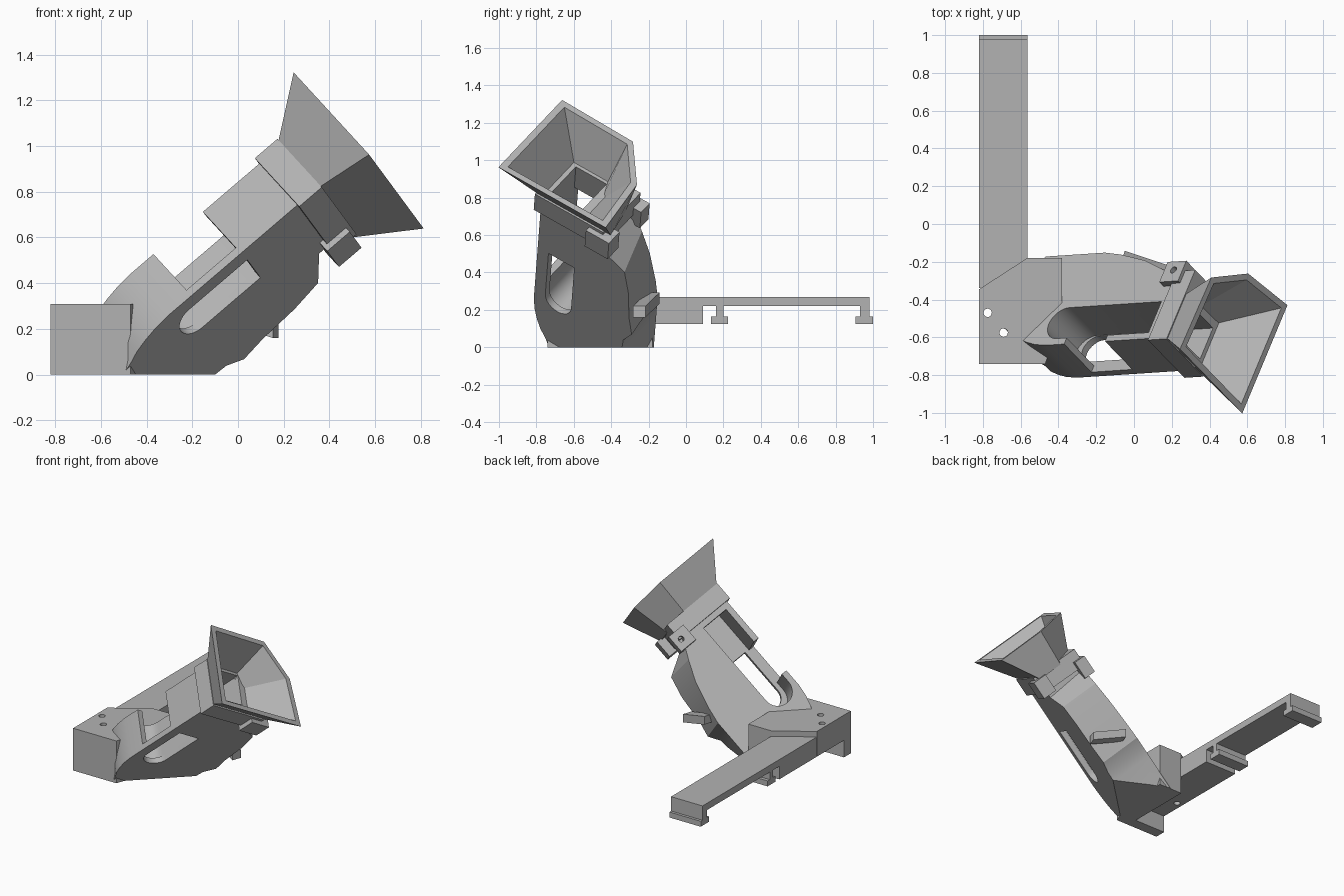
import bpy, bmesh, math
from mathutils import Vector, Matrix

cube = bpy.data.objects.get("Cube")
if cube:
    bpy.data.objects.remove(cube, do_unlink=True)

grey = bpy.data.materials.new("plain_grey")
grey.use_nodes = True
grey.diffuse_color = (0.45, 0.45, 0.45, 1)
grey.node_tree.nodes["Principled BSDF"].inputs["Base Color"].default_value = (0.45, 0.45, 0.45, 1)

# Chute frame: U runs up the chute, P out of its top face, Q to its rear
U = Vector((0.76, 0.05, 0.65)).normalized()
V = Vector((-U.y, U.x, 0)).normalized()
W = U.cross(V)
ROLL = math.radians(52.6)
P = V * math.cos(ROLL) + W * math.sin(ROLL)
Q = V * math.sin(ROLL) - W * math.cos(ROLL)


def chute(u, p, q):
    return U * u + P * p + Q * q


def world(x, y, z):
    return Vector((x, y, z))


def loft(name, start, end):
    """Closed solid between two matching rings of points."""
    bm = bmesh.new()
    a = [bm.verts.new(c) for c in start]
    b = [bm.verts.new(c) for c in end]
    n = len(a)
    bm.faces.new(a)
    bm.faces.new(b[::-1])
    for i in range(n):
        j = (i + 1) % n
        bm.faces.new((a[j], a[i], b[i], b[j]))
    bmesh.ops.recalc_face_normals(bm, faces=bm.faces)
    mesh = bpy.data.meshes.new(name)
    bm.to_mesh(mesh)
    bm.free()
    obj = bpy.data.objects.new(name, mesh)
    bpy.context.collection.objects.link(obj)
    mesh.materials.append(grey)
    return obj


def box(name, frame, a, b, c):
    ring = [(a[0], b[0]), (a[1], b[0]), (a[1], b[1]), (a[0], b[1])]
    return loft(name, *[[frame(s, t, k) for s, t in ring] for k in c])


def plate(name, outline, low, high):
    """Chute-frame prism: outline in (u, q) between two p levels."""
    return loft(name, *[[chute(u, k, q) for u, q in outline] for k in (low, high)])


def slot(u0, u1, q0, q1):
    """Outline with a round lower end."""
    r, mid = (q1 - q0) / 2, (q0 + q1) / 2
    arc = [math.pi * (0.5 + i / 16) for i in range(17)]
    return [(u1, q0), (u1, q1)] + [(u0 + r + r * math.cos(t), mid + r * math.sin(t)) for t in arc]


def rod(name, x, y, z0, z1, r):
    ring = [(x + r * math.cos(i * math.pi / 10), y + r * math.sin(i * math.pi / 10)) for i in range(20)]
    return loft(name, *[[world(s, t, k) for s, t in ring] for k in (z0, z1)])


def carve(obj, cutters):
    for cutter in cutters:
        mod = obj.modifiers.new("cut", "BOOLEAN")
        mod.operation = "DIFFERENCE"
        mod.solver = "EXACT"
        mod.object = cutter
    bpy.context.view_layer.update()
    result = bpy.data.meshes.new_from_object(obj.evaluated_get(bpy.context.evaluated_depsgraph_get()))
    obj.modifiers.clear()
    obj.data = result


# Chute body: the rear edge sweeps differently on the two faces
shared = [(-0.55, -0.30), (-0.55, -0.70), (-0.42, -0.77), (-0.36, -0.80), (-0.31, -0.835),
          (-0.25, -0.86), (-0.18, -0.88), (-0.1, -0.89), (0.75, -0.89), (0.75, -0.5)]
under = [(0.59, -0.5), (0.51, -0.335), (0.36, -0.3), (0.17, -0.285), (0.05, -0.26), (-0.03, -0.31), (-0.1, -0.315)]
upper = [(0.62, -0.49), (0.5, -0.43), (0.36, -0.37), (0.17, -0.32), (0.05, -0.3), (-0.03, -0.3), (-0.1, -0.3)]
body = loft("chute_body", [chute(u, -0.14, q) for u, q in shared + under],
            [chute(u, 0.16, q) for u, q in shared + upper])

# Collar round the neck, with its clamp blocks
collar = box("neck_collar", chute, (0.64, 0.77), (-0.17, 0.18), (-0.915, -0.47))
clamp = box("lower_clamp", chute, (0.62, 0.75), (-0.2, -0.1), (-0.56, -0.41))
lug = box("upper_lug", chute, (0.57, 0.70), (0.12, 0.2), (-0.55, -0.42))

# Mounting block
outline = [(-0.82, -0.74), (-0.47, -0.74), (-0.38, -0.5), (-0.38, -0.18), (-0.565, -0.18), (-0.82, -0.345)]
base = loft("base_block", *[[world(x, y, z) for x, y in outline] for z in (0, 0.31)])

# Rail arm with two T-shaped hooks
rail = [(-0.34, 0.125), (0.09, 0.125), (0.09, 0.22)]
for s0, s1, h0, h1 in ((0.16, 0.2, 0.135, 0.225), (0.93, 0.98, 0.905, 1.0)):
    rail += [(s0, 0.22), (s0, 0.165), (h0, 0.165), (h0, 0.125), (h1, 0.125), (h1, 0.165), (s1, 0.165), (s1, 0.22)]
rail[-1] = (0.98, 0.27)
rail.append((-0.34, 0.27))
loft("rail_arm", *[[world(x, y, z) for y, z in rail] for x in (-0.82, -0.565)])

# Small catch bar on the rear edge
start, end = world(0.165, -0.25, 0.19), world(-0.06, -0.175, 0.262)
side = (end - start).cross(Vector((0, 0, 1))).normalized() * 0.035
rise = Vector((0, 0, 0.03))
loft("catch_bar", *[[c - side - rise, c + side - rise, c + side + rise, c - side + rise] for c in (start, end)])

# Funnel: five-sided flare, hollowed
neck = [(-0.14, -0.89), (0.16, -0.89), (0.16, -0.62), (0.04, -0.47), (-0.14, -0.44)]
rim = [(-0.31, -1.07), (0.285, -1.07), (0.275, -0.6), (0.04, -0.41), (-0.31, -0.37)]
bore = [(-0.1, -0.85), (0.12, -0.85), (0.12, -0.66), (0.04, -0.63), (-0.1, -0.63)]
mouth = [(-0.02 + (p + 0.02) * 0.89, -0.73 + (q + 0.73) * 0.89) for p, q in rim]
funnel = loft("funnel", [chute(0.74, *c) for c in neck], [chute(1.01, *c) for c in rim])
hollow = loft("funnel_cutter", [chute(0.73, *c) for c in bore], [chute(1.012, *c) for c in mouth])

# Cutters: channel, side opening, through slot, floor, pocket, screw holes
channel = plate("channel_cutter", slot(-0.14, 0.6, -0.85, -0.65), -0.1, 0.5)
throat = box("throat_cutter", chute, (0.55, 0.8), (-0.1, 0.12), (-0.85, -0.65))
opening = box("opening_cutter", chute, (0.03, 0.315), (-0.1, 0.5), (-1, -0.8))
through = plate("slot_cutter", slot(-0.1, 0.32, -0.82, -0.652), -0.3, 0)
floor = box("floor_cutter", world, (-2, 2), (-2, 2), (-1, 0))
pocket = box("pocket_cutter", world, (-0.9, -0.57), (-0.66, 0), (-0.1, 0.125))
holes = [rod("screw_cutter", x, y, -0.1, 0.5, 0.022) for x, y in ((-0.775, -0.47), (-0.69, -0.575))]
ring = [(0.635 + 0.02 * math.cos(i * math.pi / 8), -0.475 + 0.02 * math.sin(i * math.pi / 8)) for i in range(16)]
pin = plate("lug_hole_cutter", ring, 0.14, 0.3)

carve(body, [channel, throat, opening, through, floor, pocket])
carve(collar, [throat])
carve(funnel, [hollow])
carve(base, [channel, pocket] + holes)
carve(lug, [pin])
for cutter in [hollow, channel, throat, opening, through, floor, pocket, pin] + holes:
    bpy.data.objects.remove(cutter, do_unlink=True)

# Smooth the rounded surfaces, keep the edges crisp
bpy.ops.object.select_all(action="DESELECT")
for obj in (body, base, lug):
    obj.select_set(True)
    bpy.context.view_layer.objects.active = obj
bpy.ops.object.shade_smooth_by_angle(angle=math.radians(25))
